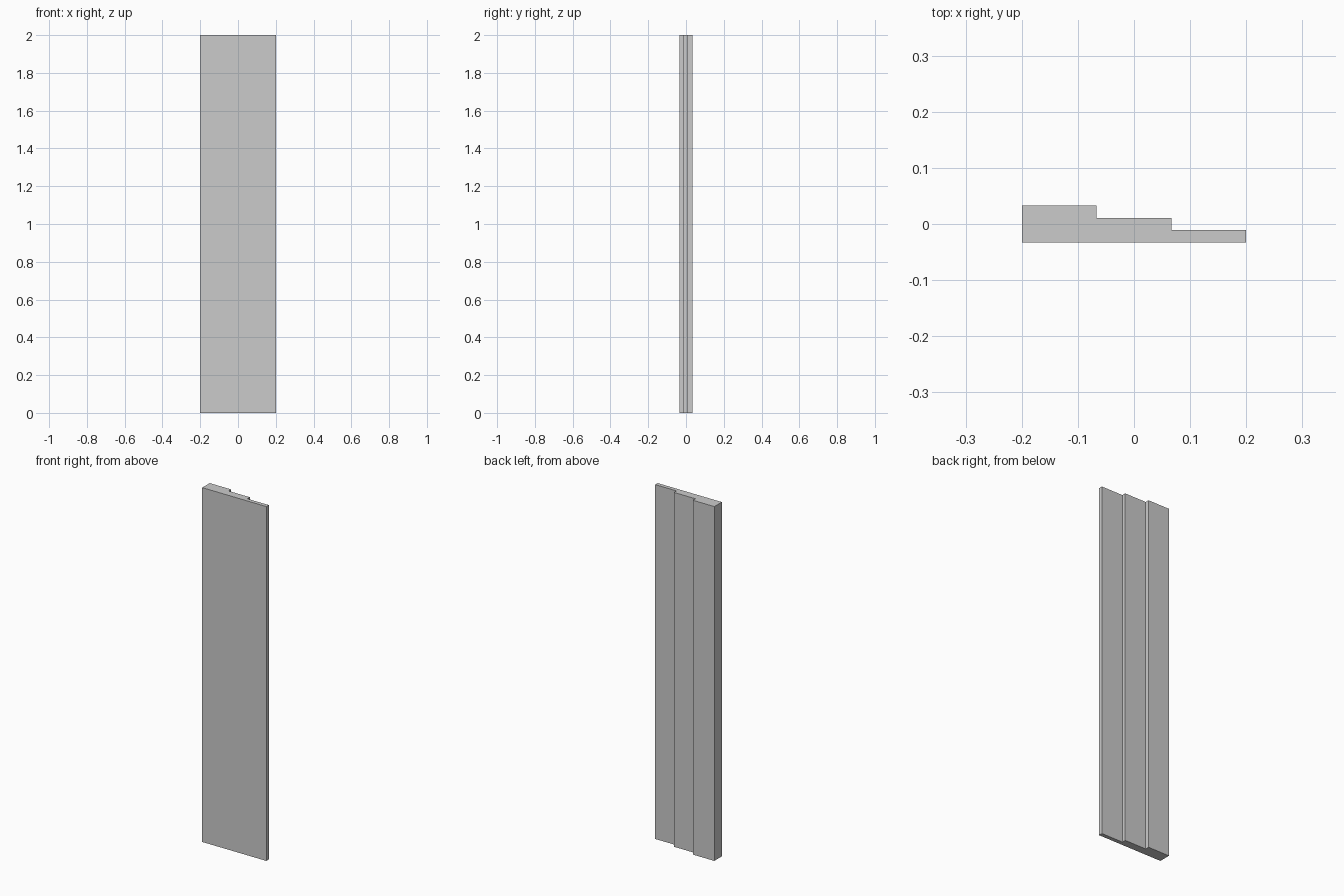
import bpy, bmesh

if "Cube" in bpy.data.objects:
    bpy.data.objects.remove(bpy.data.objects["Cube"])

WIDTH, DEPTH, HEIGHT, STEPS = 0.4, 0.0667, 2.0, 3

# Stepped cross-section: flat front, back stepping down towards +x
x0, y0 = -WIDTH / 2, -DEPTH / 2
profile = [(x0, y0), (-x0, y0)]
for i in range(STEPS):
    y = y0 + DEPTH * (i + 1) / STEPS
    right = -x0 - WIDTH * i / STEPS
    left = -x0 - WIDTH * (i + 1) / STEPS
    profile += [(right, y), (left, y)]

# Extrude the section upwards into one solid panel
bm = bmesh.new()
base = bm.faces.new([bm.verts.new((x, y, 0)) for x, y in profile])
res = bmesh.ops.extrude_face_region(bm, geom=[base], use_keep_orig=True)
top = [g for g in res["geom"] if isinstance(g, bmesh.types.BMVert)]
bmesh.ops.translate(bm, verts=top, vec=(0, 0, HEIGHT))
bmesh.ops.recalc_face_normals(bm, faces=bm.faces)

mesh = bpy.data.meshes.new("stepped_panel")
bm.to_mesh(mesh)
bm.free()
bpy.context.collection.objects.link(bpy.data.objects.new("stepped_panel", mesh))
